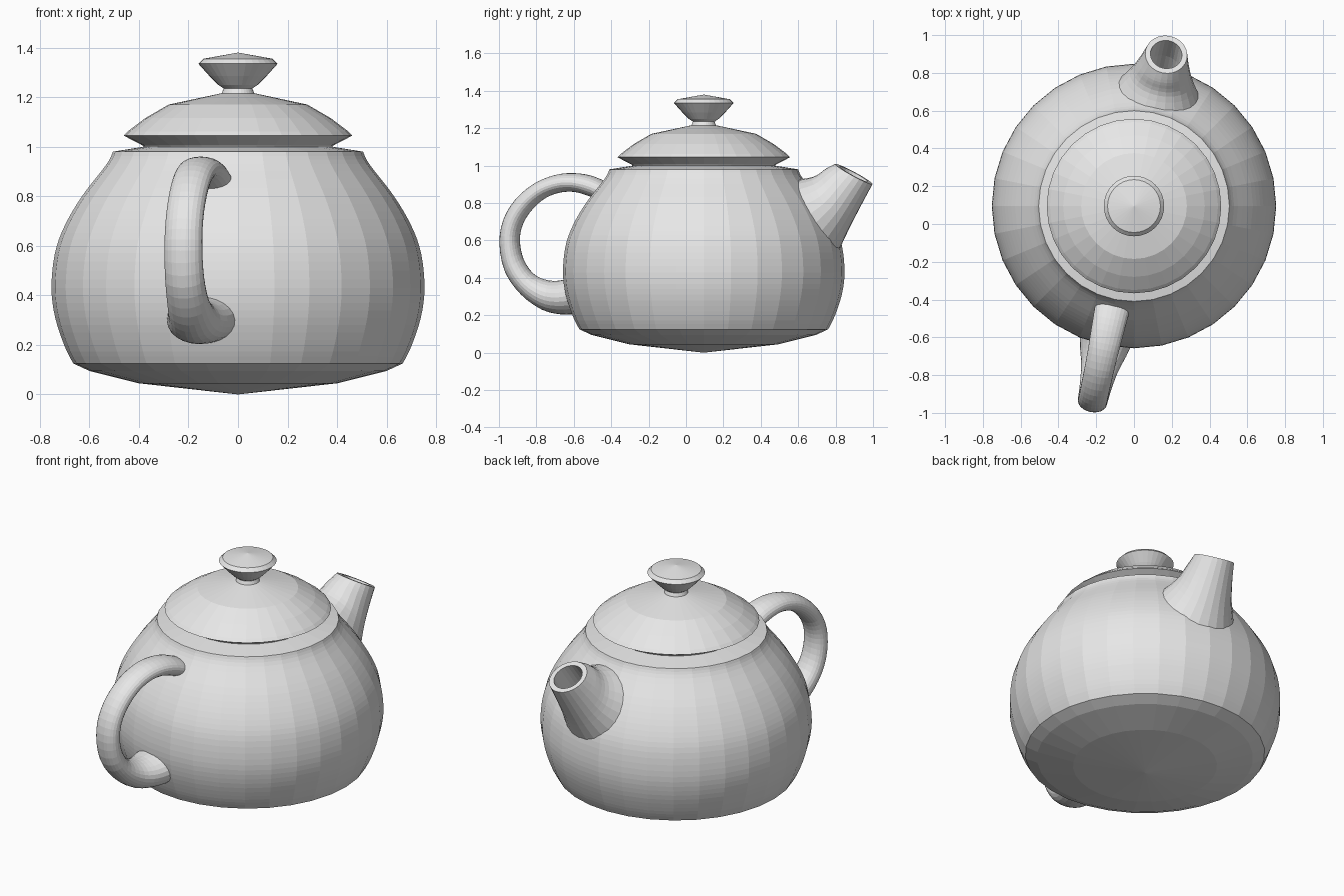
import bpy, bmesh
from math import sin, cos, pi, radians
from mathutils import Vector

cube = bpy.data.objects.get("Cube")
if cube:
    bpy.data.objects.remove(cube)

AXIS = Vector((0, 0.095, 0))          # centre line of the pot
TURN = radians(12)                    # spout and handle plane
OUT = Vector((sin(TURN), cos(TURN), 0))
SIDE = Vector((cos(TURN), -sin(TURN), 0))

clay = bpy.data.materials.new("grey_clay")
clay.use_nodes = True
clay.diffuse_color = (0.8, 0.8, 0.8, 1)
clay.node_tree.nodes["Principled BSDF"].inputs["Base Color"].default_value = (0.8, 0.8, 0.8, 1)


def finish(name, bm):
    bmesh.ops.remove_doubles(bm, verts=bm.verts, dist=0.0005)
    bmesh.ops.recalc_face_normals(bm, faces=bm.faces)
    mesh = bpy.data.meshes.new(name)
    bm.to_mesh(mesh)
    bm.free()
    mesh.materials.append(clay)
    obj = bpy.data.objects.new(name, mesh)
    bpy.context.collection.objects.link(obj)
    return obj


def smooth_path(points, steps):
    """Catmull-Rom interpolation of tuples of any length."""
    pts = [points[0]] + list(points) + [points[-1]]
    result = []
    for a, b, c, d in zip(pts, pts[1:], pts[2:], pts[3:]):
        for i in range(steps):
            t = i / steps
            result.append(tuple(
                0.5 * (2 * q + (r - p) * t + (2 * p - 5 * q + 4 * r - s) * t * t
                       + (3 * q - p - 3 * r + s) * t ** 3)
                for p, q, r, s in zip(a, b, c, d)))
    return result + [tuple(points[-1])]


def lathe(name, profile, segments=32):
    bm = bmesh.new()
    verts = [bm.verts.new(AXIS + Vector((r, 0, z))) for r, z in profile]
    edges = [bm.edges.new(pair) for pair in zip(verts, verts[1:])]
    bmesh.ops.spin(bm, geom=verts + edges, cent=AXIS, axis=(0, 0, 1),
                   angle=2 * pi, steps=segments, use_duplicate=False)
    return finish(name, bm)


def loft(name, sections, segments=24):
    """Each section: two opposite points (y, z) in the turned plane, side half-width."""
    bm = bmesh.new()
    rings = []
    for y1, z1, y2, z2, wide in sections:
        p, q = (AXIS + OUT * ((y - AXIS.y) / cos(TURN)) + Vector((0, 0, z))
                for y, z in ((y1, z1), (y2, z2)))
        ring = []
        for i in range(segments):
            a = 2 * pi * i / segments
            ring.append(bm.verts.new((p + q) / 2 + (q - p) / 2 * cos(a) + SIDE * wide * sin(a)))
        rings.append(ring)
    for lo, hi in zip(rings, rings[1:]):
        for i in range(segments):
            j = (i + 1) % segments
            bm.faces.new((lo[i], lo[j], hi[j], hi[i]))
    bm.faces.new(rings[0])
    bm.faces.new(rings[-1])
    return finish(name, bm)


# Pot body: shallow cone foot, rounded wall, sloping rim
wall = smooth_path([(0.665, 0.125), (0.70, 0.195), (0.738, 0.31), (0.753, 0.43),
                    (0.739, 0.57), (0.70, 0.68), (0.63, 0.80), (0.53, 0.93), (0.505, 0.98)], 4)
lathe("pot_body", [(0, 0), (0.4, 0.045), (0.6, 0.095)] + wall + [(0.38, 1.0), (0, 1.0)])

# Lid with an undercut edge
lathe("lid", [(0, 0.99), (0.375, 0.99), (0.385, 1.005), (0.462, 1.045), (0.445, 1.062),
              (0.375, 1.115), (0.28, 1.17), (0.07, 1.215), (0, 1.217)])

# Knob on the lid
lathe("lid_knob", [(0, 1.205), (0.068, 1.21), (0.058, 1.235), (0.08, 1.25), (0.115, 1.285),
                   (0.16, 1.335), (0.14, 1.355), (0, 1.38)])

# Handle: outer edge, inner edge, half-width
handle = [(-0.40, 0.90, -0.42, 0.79, 0.095), (-0.50, 0.945, -0.50, 0.83, 0.09),
          (-0.60, 0.96, -0.60, 0.86, 0.085), (-0.70, 0.95, -0.69, 0.852, 0.08),
          (-0.81, 0.905, -0.77, 0.815, 0.078), (-0.91, 0.82, -0.84, 0.745, 0.077),
          (-0.975, 0.71, -0.88, 0.67, 0.077), (-0.995, 0.58, -0.89, 0.59, 0.078),
          (-0.965, 0.43, -0.87, 0.50, 0.08), (-0.88, 0.31, -0.82, 0.425, 0.086),
          (-0.77, 0.23, -0.75, 0.39, 0.10), (-0.67, 0.205, -0.68, 0.385, 0.125),
          (-0.58, 0.205, -0.60, 0.405, 0.145)]
loft("handle", smooth_path(handle, 3))

# Spout: underside, top side, half-width, then the hollow inside
spout = smooth_path([(0.795, 0.51, 0.55, 0.92, 0.24), (0.865, 0.655, 0.68, 0.94, 0.17),
                     (0.93, 0.78, 0.75, 0.985, 0.135), (0.995, 0.90, 0.80, 1.01, 0.112)], 4)
hollow = [(0.97, 0.914, 0.825, 0.996, 0.084), (0.89, 0.78, 0.765, 0.91, 0.084),
          (0.80, 0.66, 0.68, 0.80, 0.084)]
loft("spout", spout + hollow)
